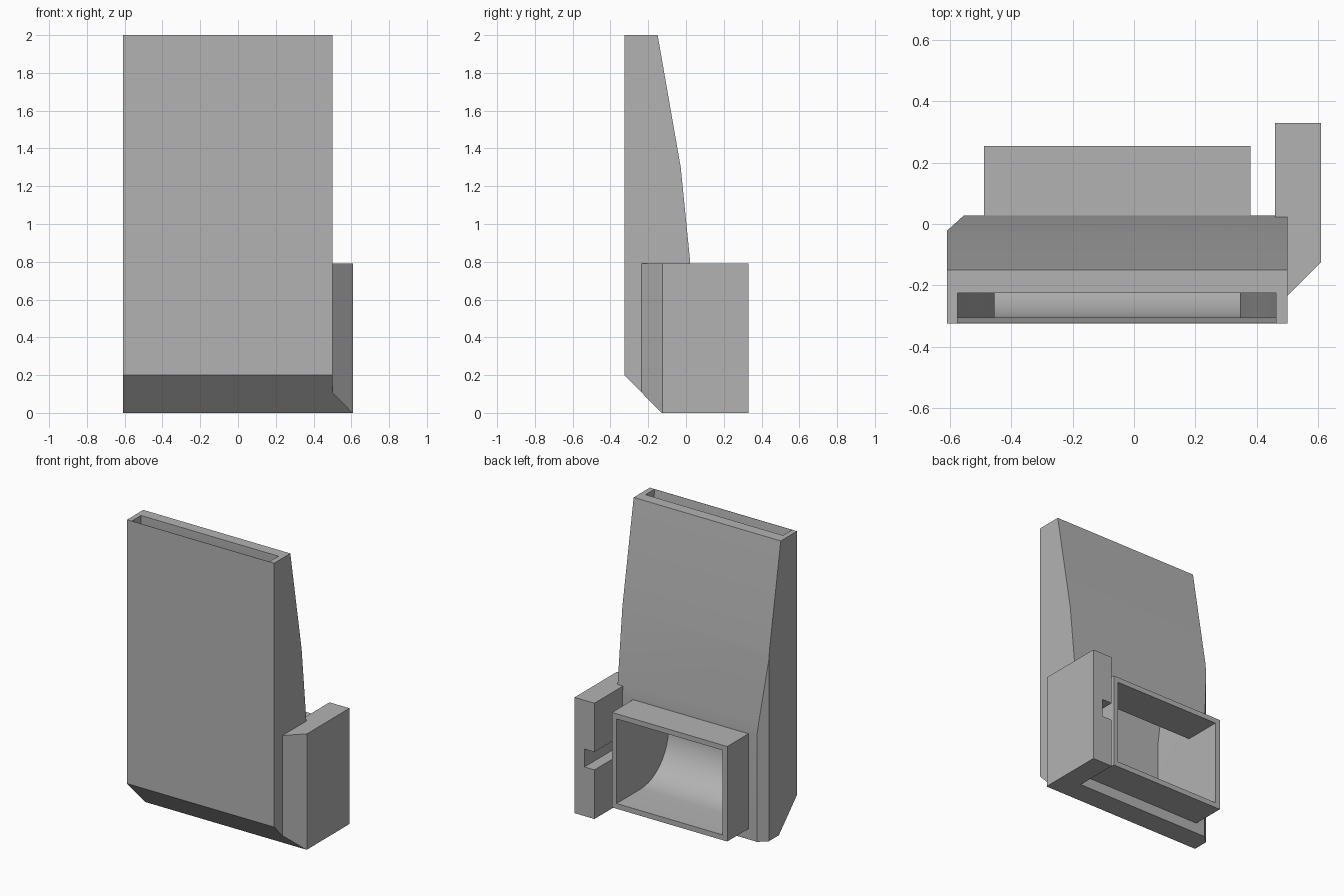
import bpy, bmesh, math
from mathutils import Vector

cube = bpy.data.objects.get("Cube")
if cube:
    bpy.data.objects.remove(cube, do_unlink=True)

grey = bpy.data.materials.new("plain grey")
grey.use_nodes = True
grey.diffuse_color = (0.45, 0.45, 0.45, 1)
grey.node_tree.nodes["Principled BSDF"].inputs["Base Color"].default_value = (0.45, 0.45, 0.45, 1)


def loft(name, rings, cut=None):
    """Solid skinned through matching rings, optionally trimmed by planes."""
    bm = bmesh.new()
    loops = [[bm.verts.new(p) for p in ring] for ring in rings]
    n = len(loops[0])
    for a, b in zip(loops, loops[1:]):
        for i in range(n):
            j = (i + 1) % n
            bm.faces.new((a[i], a[j], b[j], b[i]))
    bm.faces.new(loops[0])
    bm.faces.new(loops[-1])
    for point, normal in cut or []:
        geom = bm.verts[:] + bm.edges[:] + bm.faces[:]
        bmesh.ops.bisect_plane(bm, geom=geom, plane_co=point, plane_no=normal, clear_outer=True)
        rim = [e for e in bm.edges if e.is_boundary]
        bmesh.ops.holes_fill(bm, edges=rim)
    bmesh.ops.recalc_face_normals(bm, faces=bm.faces)
    mesh = bpy.data.meshes.new(name)
    bm.to_mesh(mesh)
    bm.free()
    mesh.materials.append(grey)
    obj = bpy.data.objects.new(name, mesh)
    bpy.context.collection.objects.link(obj)
    return obj


def block(name, x, y, z):
    return loft(name, [[(x[0], y[0], h), (x[1], y[0], h), (x[1], y[1], h), (x[0], y[1], h)] for h in z])


def combine(target, other, operation):
    mod = target.modifiers.new("join", "BOOLEAN")
    mod.operation, mod.object, mod.solver = operation, other, "EXACT"
    bpy.context.view_layer.objects.active = target
    bpy.ops.object.modifier_apply(modifier=mod.name)
    bpy.data.objects.remove(other, do_unlink=True)


# Tapered upright housing with one chamfered back corner
profile = [(-0.13, 0), (0.027, 0), (0.027, 0.74), (0.02, 0.82), (-0.028, 1.3),
           (-0.15, 2), (-0.325, 2), (-0.325, 0.2)]
housing = loft("duct_housing", [[(x, y, z) for y, z in profile] for x in (-0.61, 0.5)],
               [(Vector((-0.61, -0.022, 0)), Vector((-0.05, 0.055, 0)))])

# Rear rectangular socket
combine(housing, block("rear_socket", (-0.49, 0.38), (-0.06, 0.255), (0.072, 0.72)), "UNION")

# Side mounting bracket, trimmed to the housing's sloping underside
plan = [(0.46, 0.33), (0.61, 0.33), (0.61, -0.125), (0.5, -0.235), (0.46, -0.235)]
bracket = loft("side_bracket", [[(x, y, z) for x, y in plan] for z in (0, 0.79)],
               [(Vector((0, -0.13, 0)), Vector((0, -0.2, -0.195)))])
combine(bracket, block("bracket_groove", (0.4, 0.535), (0.027, 0.4), (0.335, 0.457)), "DIFFERENCE")
combine(housing, bracket, "UNION")

# Airway: straight inlet, rounded elbow, then a widening slot to the top
low = (-0.455, 0.345)
sections = [(low, (0.3, 0.108), (0.3, 0.685))]
steps = 12
for i in range(steps + 1):
    t = i / steps
    a = t * math.pi / 2
    outer = (-0.005 - 0.3 * math.sin(a), 0.408 - 0.3 * math.cos(a))
    sections.append((low, outer, (-0.005 - 0.025 * t, 0.685 + 0.02 * t)))
high = (-0.575, 0.463)
sections += [(low, (-0.305, 0.8), (-0.03, 0.8)),
             ((-0.515, 0.404), (-0.305, 1.3), (-0.085, 1.3)),
             (high, (-0.305, 1.85), (-0.225, 1.85)),
             (high, (-0.323, 2), (-0.225, 2)),
             (high, (-0.323, 2.1), (-0.225, 2.1))]
airway = loft("airway", [[(x[0], *f), (x[1], *f), (x[1], *b), (x[0], *b)] for x, f, b in sections])
combine(housing, airway, "DIFFERENCE")

# Smooth the elbow and keep the corners crisp
bpy.ops.object.select_all(action="DESELECT")
housing.select_set(True)
bpy.context.view_layer.objects.active = housing
bpy.ops.object.shade_smooth_by_angle(angle=math.radians(25))
